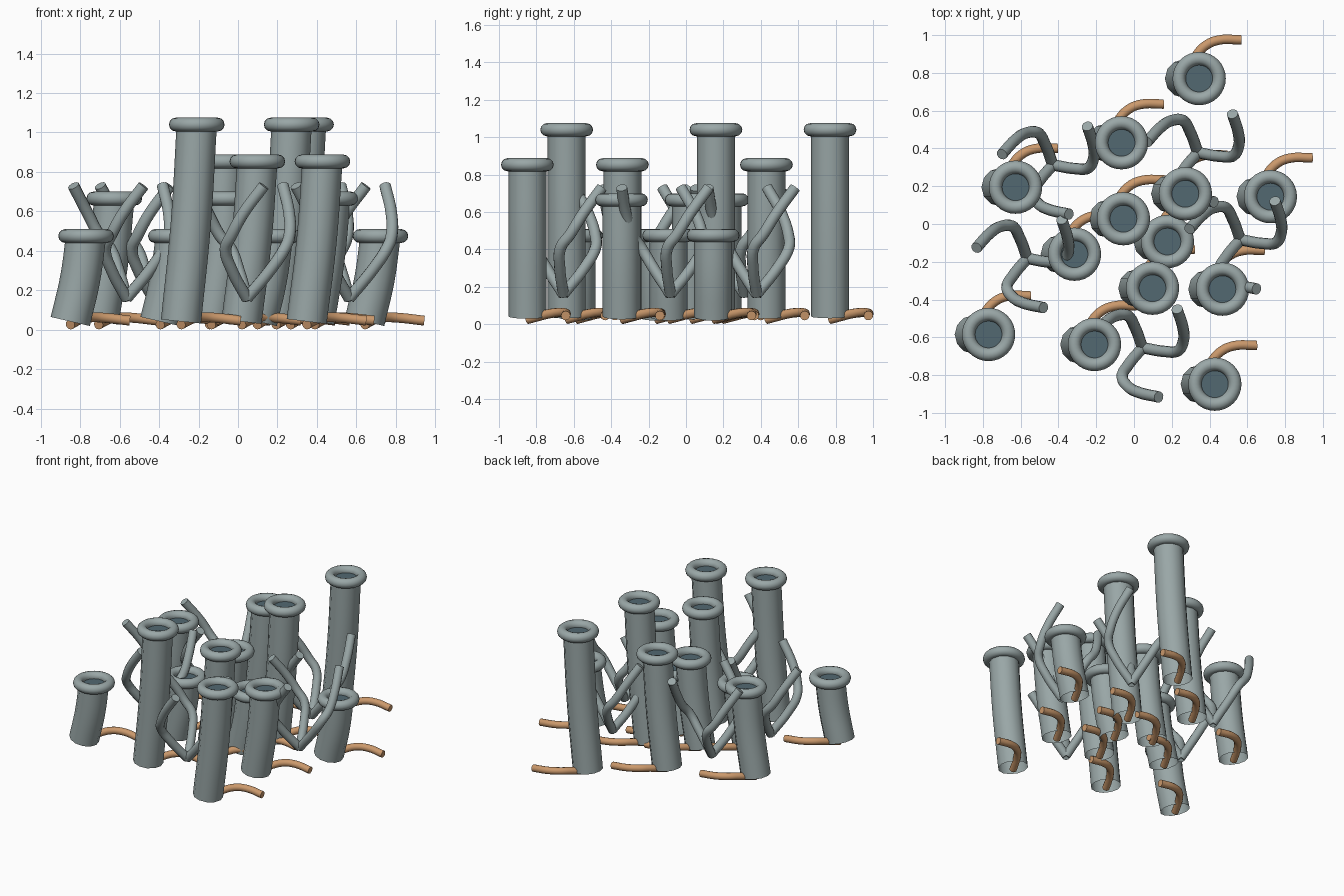
import bpy, math
from mathutils import Vector, Matrix

if "Cube" in bpy.data.objects:
    bpy.data.objects.remove(bpy.data.objects["Cube"])


def material(name, rgb):
    m = bpy.data.materials.new(name)
    m.diffuse_color = (*rgb, 1)
    m.use_nodes = True
    m.node_tree.nodes["Principled BSDF"].inputs["Base Color"].default_value = m.diffuse_color
    return m


GREY = material("pale_grey", (0.32, 0.385, 0.385))
TEAL = material("dark_teal", (0.085, 0.14, 0.165))
COPPER = material("copper", (0.60, 0.32, 0.15))


def swept(name, points, radius, mat, caps, sides_res=4, steps=5):
    """Round tube along a smooth path, turned into a mesh."""
    cu = bpy.data.curves.new(name, 'CURVE')
    cu.dimensions = '3D'
    cu.bevel_depth = radius
    cu.bevel_resolution = sides_res
    cu.resolution_u = steps
    cu.use_fill_caps = caps
    sp = cu.splines.new('BEZIER')
    sp.bezier_points.add(len(points) - 1)
    for bp, p in zip(sp.bezier_points, points):
        bp.co = p
        bp.handle_left_type = bp.handle_right_type = 'AUTO'
    ob = bpy.data.objects.new(name, cu)
    bpy.context.collection.objects.link(ob)
    cu.materials.append(mat)
    bpy.ops.object.select_all(action='DESELECT')
    ob.select_set(True)
    bpy.context.view_layer.objects.active = ob
    bpy.ops.object.convert(target='MESH')
    bpy.ops.object.shade_smooth_by_angle(angle=math.radians(40))
    return bpy.context.object


def finish(name, mat):
    ob = bpy.context.object
    ob.name = name
    ob.data.materials.append(mat)
    bpy.ops.object.shade_smooth_by_angle(angle=math.radians(40))


# Leaning tubes: rim x, rim y, rim height
SHORT, LOW, MID, TALL = 0.475, 0.665, 0.853, 1.04
TUBES = [
    (0.345, 0.77, TALL), (-0.066, 0.43, MID), (-0.627, 0.195, LOW),
    (0.272, 0.16, TALL), (0.722, 0.145, SHORT), (-0.056, 0.028, LOW),
    (0.177, -0.093, SHORT), (-0.315, -0.16, SHORT), (0.098, -0.34, MID),
    (0.468, -0.345, LOW), (-0.77, -0.585, SHORT), (-0.209, -0.638, TALL),
    (0.428, -0.848, MID),
]
PIPE = [(-0.08, 0, 0.026), (-0.052, 0.06, 0.042), (-0.02, 0.115, 0.056),
        (0.03, 0.172, 0.063), (0.1, 0.203, 0.06), (0.222, 0.205, 0.046)]
BASE = 0.042

for x, y, top in TUBES:
    at = Vector((x, y, 0))
    # open tube, bowed slightly towards its rim
    mid = (BASE + top) / 2
    swept("tube", [at + Vector(p) for p in
          ((-0.08, 0, BASE), (-0.03, 0, mid), (0, 0, top))], 0.102, GREY, False)
    # rounded rim
    bpy.ops.mesh.primitive_torus_add(
        location=(x, y, top), major_radius=0.106, minor_radius=0.035,
        major_segments=32, minor_segments=12)
    finish("rim", GREY)
    # dark surface inside the mouth
    bpy.ops.mesh.primitive_circle_add(
        location=(x, y, top - 0.005), radius=0.095, vertices=24, fill_type='NGON')
    finish("mouth_surface", TEAL)
    # bent pipe leaving the foot
    swept("foot_pipe", [at + Vector(p) for p in PIPE], 0.025, COPPER, True)

# Three-armed twisting branches
ARM = [(0, 0, 0.16), (0.12, -0.02, 0.305), (0.19, -0.015, 0.41),
       (0.216, 0.035, 0.48), (0.215, 0.1, 0.585), (0.183, 0.205, 0.73)]
BRANCHES = [(-0.565, -0.182), (-0.43, 0.313), (0.338, 0.378),
            (0.563, -0.083), (0.045, -0.655)]

for x, y in BRANCHES:
    for k in range(3):
        turn = Matrix.Rotation(math.radians(120 * k), 3, 'Z')
        swept("branch_arm", [Vector((x, y, 0)) + turn @ Vector(p) for p in ARM],
              0.03, GREY, True)
